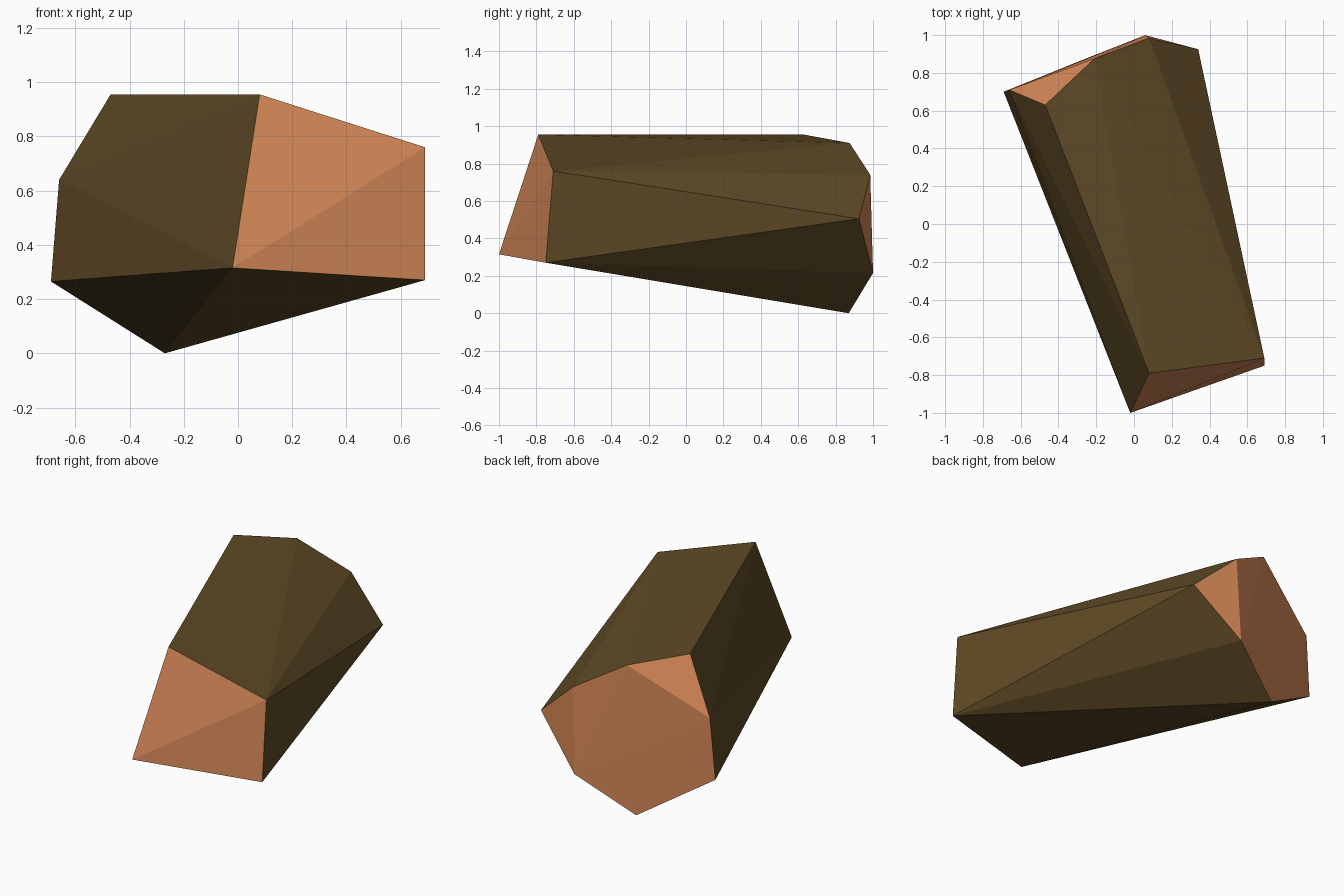
import bpy
import bmesh

default_cube = bpy.data.objects.get("Cube")
if default_cube:
    bpy.data.objects.remove(default_cube, do_unlink=True)


def make_material(name, colour):
    material = bpy.data.materials.new(name)
    material.use_nodes = True
    material.diffuse_color = (*colour, 1)
    shader = material.node_tree.nodes["Principled BSDF"]
    shader.inputs["Base Color"].default_value = (*colour, 1)
    shader.inputs["Roughness"].default_value = 0.9
    return material


# Outlines of the two sawn ends of the log
front_outline = [
    (-0.02, -1.0, 0.315), (0.08, -0.79, 0.955),
    (0.69, -0.71, 0.76), (0.69, -0.75, 0.27),
]
back_outline = [
    (-0.47, 0.63, 0.955), (-0.21, 0.875, 0.91), (0.08, 0.985, 0.74),
    (0.34, 0.925, 0.505), (0.06, 1.0, 0.215), (-0.27, 0.87, 0.0),
    (-0.69, 0.70, 0.265), (-0.66, 0.71, 0.64),
]

# Faceted log stretched between the outlines
bm = bmesh.new()
for point in front_outline + back_outline:
    bm.verts.new(point)
bmesh.ops.convex_hull(bm, input=list(bm.verts))
bmesh.ops.recalc_face_normals(bm, faces=list(bm.faces))

# Faces that stay within one end are bare wood, the rest is bark
for face in bm.faces:
    ends = {vert.co.y > 0 for vert in face.verts}
    face.material_index = 1 if len(ends) == 1 else 0
    face.smooth = False

mesh = bpy.data.meshes.new("log")
bm.to_mesh(mesh)
bm.free()
mesh.materials.append(make_material("dark bark", (0.115, 0.069, 0.019)))
mesh.materials.append(make_material("cut wood", (0.65, 0.24, 0.094)))

log = bpy.data.objects.new("log", mesh)
bpy.context.collection.objects.link(log)
